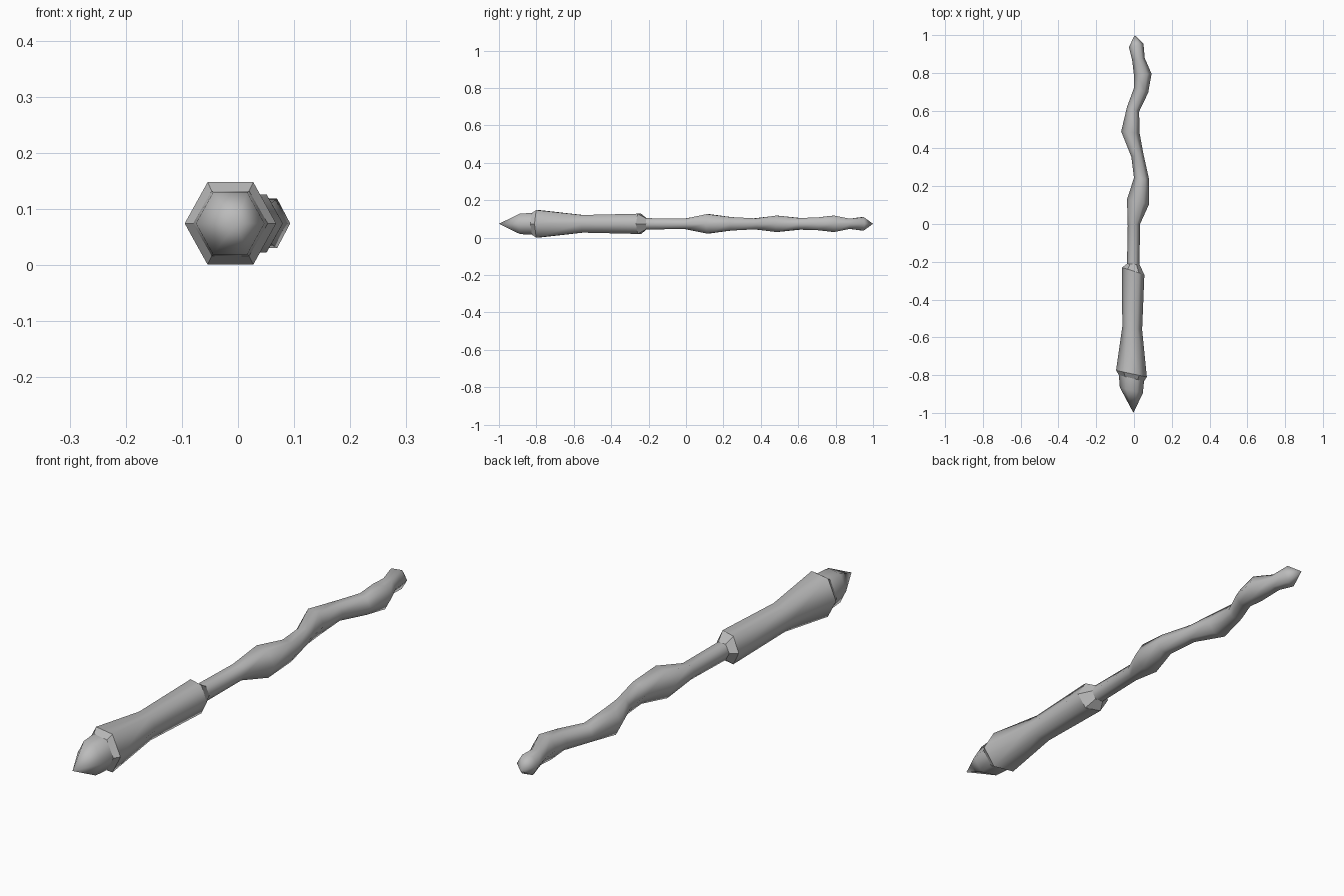
import bpy
import bmesh
from mathutils import Vector

cube = bpy.data.objects.get("Cube")
if cube:
    bpy.data.objects.remove(cube, do_unlink=True)

MID = 0.074  # height of the long axis

grey = bpy.data.materials.new("plain grey")
grey.use_nodes = True
COLOUR = (0.5, 0.5, 0.5, 1.0)
grey.diffuse_color = COLOUR
grey.node_tree.nodes["Principled BSDF"].inputs["Base Color"].default_value = COLOUR


def hexagon(bm, xl, yl, xr, yr, h):
    """Slanted six-sided ring with corners at its left and right ends."""
    c = Vector(((xl + xr) / 2, (yl + yr) / 2, MID))
    a = Vector(((xr - xl) / 2, (yr - yl) / 2, 0))
    up = Vector((0, 0, h))
    offsets = (a, a / 2 + up, up - a / 2, -a, -a / 2 - up, a / 2 - up)
    return [bm.verts.new(c + o) for o in offsets]


def loft(name, rings, start=None, end=None, flat_bands=()):
    """Skin the rings in order, closing to a point at start or end."""
    bm = bmesh.new()
    loops = [hexagon(bm, *r) for r in rings]
    for band, (p, q) in enumerate(zip(loops, loops[1:])):
        for i in range(6):
            j = (i + 1) % 6
            face = bm.faces.new((p[i], p[j], q[j], q[i]))
            face.smooth = band not in flat_bands
    for tip, loop in ((start, loops[0]), (end, loops[-1])):
        if tip:
            point = bm.verts.new((tip[0], tip[1], MID))
            for i in range(6):
                bm.faces.new((loop[i], loop[(i + 1) % 6], point)).smooth = True
    bmesh.ops.recalc_face_normals(bm, faces=bm.faces)
    # open sleeves: make sure the walls face away from the axis
    bm.normal_update()
    top = max(bm.faces, key=lambda f: f.calc_center_median().z)
    if top.normal.z < 0:
        bmesh.ops.reverse_faces(bm, faces=bm.faces)
    mesh = bpy.data.meshes.new(name)
    bm.to_mesh(mesh)
    bm.free()
    mesh.materials.append(grey)
    obj = bpy.data.objects.new(name, mesh)
    bpy.context.collection.objects.link(obj)
    return obj


# Rings shared by neighbouring parts: left x, y, right x, y, half height
neck = (-0.08, -0.80, 0.053, -0.832, 0.058)
collar = (-0.037, -0.21, 0.029, -0.215, 0.03)

# Pointed pommel
loft("pommel", [(-0.075, -0.865, 0.047, -0.895, 0.055), neck], start=(-0.003, -1.0))

# Waisted handle with hard-edged bevels at both ends
loft("handle", [
    neck,
    (-0.095, -0.775, 0.068, -0.81, 0.0735),
    (-0.062, -0.545, 0.043, -0.56, 0.047),
    (-0.063, -0.23, 0.055, -0.268, 0.054),
    collar,
], flat_bands=(0, 3))

# Straight, then wavy shaft ending in a point
loft("shaft", [
    collar,
    (-0.033, -0.01, 0.032, 0.0, 0.028),
    (-0.037, 0.13, 0.08, 0.105, 0.052),
    (0.0, 0.245, 0.08, 0.235, 0.036),
    (-0.014, 0.355, 0.048, 0.38, 0.029),
    (-0.068, 0.49, 0.03, 0.48, 0.044),
    (-0.037, 0.62, 0.027, 0.595, 0.031),
    (0.0, 0.72, 0.075, 0.695, 0.034),
    (0.0, 0.785, 0.093, 0.795, 0.044),
    (-0.01, 0.87, 0.057, 0.878, 0.027),
    (-0.027, 0.935, 0.05, 0.955, 0.036),
], end=(0.003, 1.0))
